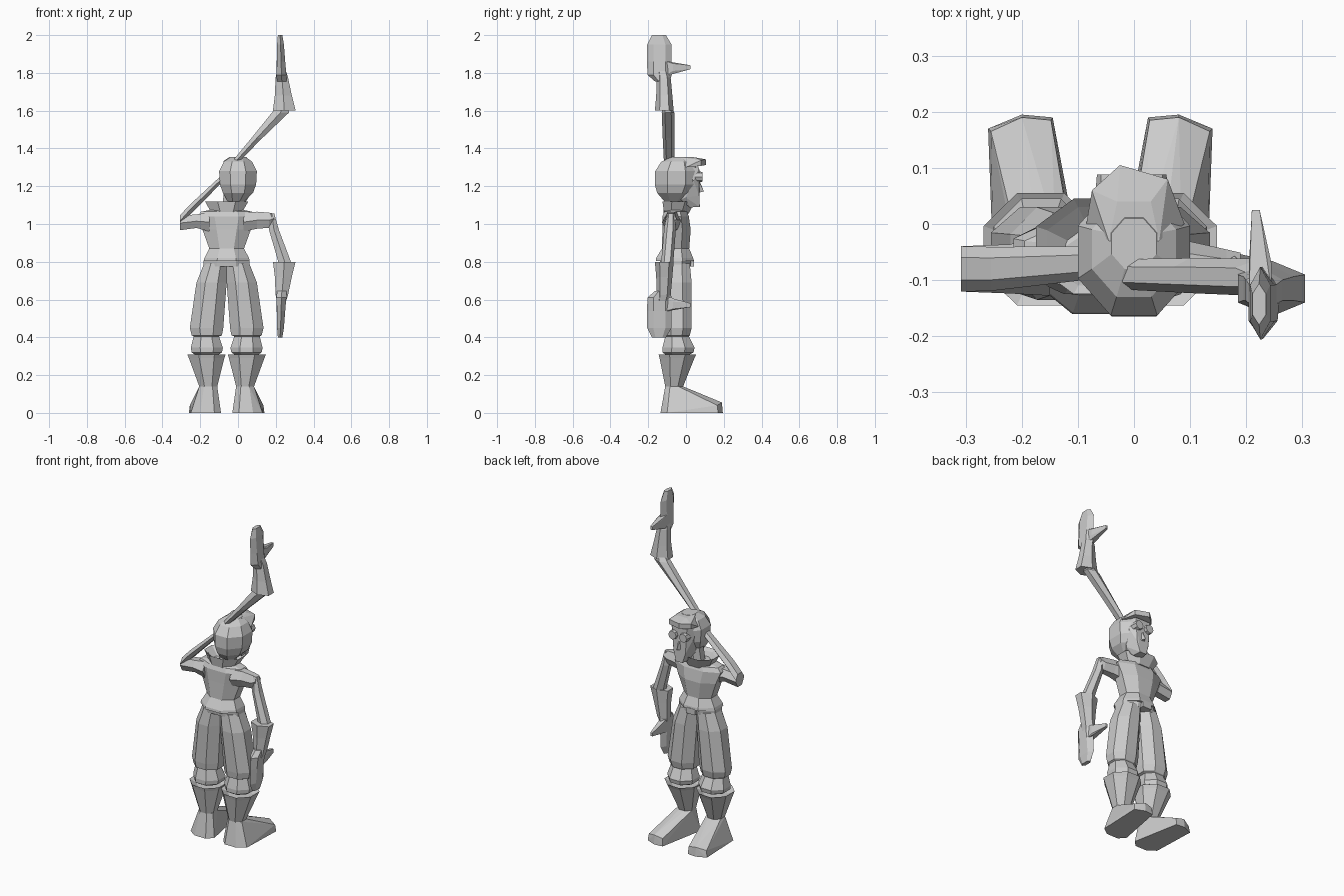
import bpy, bmesh, math
from mathutils import Vector

CX = -0.06  # midline of the body and legs

grey = bpy.data.materials.new("plain_grey")
grey.diffuse_color = (0.6, 0.6, 0.6, 1)


def finish(name, bm):
    bmesh.ops.recalc_face_normals(bm, faces=bm.faces)
    me = bpy.data.meshes.new(name)
    bm.to_mesh(me)
    bm.free()
    me.materials.append(grey)
    ob = bpy.data.objects.new(name, me)
    bpy.context.collection.objects.link(ob)
    return ob


def loft(name, rings, n=8, axis="z", caps=True):
    """Rings (x, y, z, ra, rb): radii are x,y for axis z and z,y for axis x."""
    bm = bmesh.new()
    k = 1 / math.cos(math.pi / n)
    loops = []
    for x, y, z, ra, rb in rings:
        loop = []
        for i in range(n):
            t = 2 * math.pi * (i + 0.5) / n
            a, b = ra * k * math.cos(t), rb * k * math.sin(t)
            loop.append(bm.verts.new((x + a, y + b, z) if axis == "z" else (x, y + b, z + a)))
        loops.append(loop)
    for p, q in zip(loops, loops[1:]):
        for i in range(n):
            j = (i + 1) % n
            bm.faces.new((p[i], p[j], q[j], q[i]))
    if caps:
        bm.faces.new(loops[0])
        bm.faces.new(loops[-1])
    return finish(name, bm)


def hull(name, pts):
    bm = bmesh.new()
    for p in pts:
        bm.verts.new(p)
    res = bmesh.ops.convex_hull(bm, input=bm.verts)
    loose = [v for v in bm.verts if not v.link_faces]
    bmesh.ops.delete(bm, geom=loose, context="VERTS")
    bmesh.ops.dissolve_limit(bm, angle_limit=0.02, verts=bm.verts, edges=bm.edges)
    return finish(name, bm)


# Legs, mirrored across the body midline
for side, s in (("right", 1), ("left", -1)):
    def ring(z, inner, outer, back, front):
        return (CX + s * (inner + outer) / 2, (back + front) / 2, z,
                (outer - inner) / 2, (front - back) / 2)

    # baggy trouser leg with a gathered cuff
    loft(side + "_trouser_leg", [
        ring(0.79, -0.005, 0.12, -0.125, 0.02), ring(0.69, 0.0, 0.16, -0.135, 0.03),
        ring(0.45, 0.018, 0.195, -0.125, 0.03), ring(0.41, 0.025, 0.185, -0.12, 0.02),
        ring(0.405, 0.04, 0.175, -0.11, 0.015), ring(0.345, 0.02, 0.19, -0.125, 0.045),
        ring(0.32, 0.025, 0.185, -0.125, 0.04), ring(0.31, 0.04, 0.17, -0.11, 0.02)])
    # flared boot shaft
    loft(side + "_boot_shaft", [
        ring(0.29, 0.04, 0.17, -0.11, 0.02), ring(0.31, 0.005, 0.208, -0.145, 0.055),
        ring(0.29, 0.012, 0.2, -0.14, 0.045), ring(0.14, 0.05, 0.145, -0.11, -0.015)])
    # foot wedge
    foot = [(0.03, -0.1, 0), (0.065, -0.135, 0), (0.14, -0.135, 0), (0.19, -0.1, 0),
            (0.2, 0.17, 0), (0.14, 0.195, 0), (0.085, 0.19, 0),
            (0.195, 0.165, 0.04), (0.14, 0.19, 0.055), (0.088, 0.185, 0.045),
            (0.05, -0.085, 0.14), (0.075, -0.11, 0.14), (0.12, -0.11, 0.14),
            (0.145, -0.085, 0.14), (0.145, -0.04, 0.14), (0.115, -0.015, 0.14),
            (0.08, -0.015, 0.14), (0.05, -0.04, 0.14)]
    hull(side + "_foot", [(CX + s * x, y, z) for x, y, z in foot])

# Belt and buckle
loft("belt", [(CX, -0.055, 0.775, 0.122, 0.078), (CX, -0.055, 0.805, 0.122, 0.082)])
hull("buckle", [(CX + x, y, z) for x in (-0.03, 0.03) for y in (0.01, 0.042)
                for z in (0.775, 0.81)])

# Jacket with flared hem and broad shoulders
loft("jacket", [(CX, -0.06, 0.805, 0.122, 0.1), (CX, -0.06, 0.82, 0.118, 0.098),
                (CX, -0.055, 0.87, 0.092, 0.072), (CX, -0.05, 0.97, 0.128, 0.075),
                (CX, -0.055, 1.04, 0.155, 0.07), (CX, -0.055, 1.065, 0.135, 0.06),
                (CX, -0.055, 1.08, 0.06, 0.04)])
loft("collar", [(CX, -0.05, 1.055, 0.078, 0.065), (CX, -0.04, 1.12, 0.115, 0.085),
                (CX, -0.04, 1.105, 0.095, 0.07), (CX, -0.05, 1.07, 0.05, 0.04)])
loft("neck", [(-0.045, -0.045, 1.05, 0.045, 0.05), (-0.03, -0.04, 1.16, 0.045, 0.05)])

# Hanging arm
loft("hanging_upper_arm", [(0.03, -0.07, 1.01, 0.05, 0.05), (0.1, -0.075, 1.02, 0.045, 0.038),
                           (0.165, -0.08, 1.02, 0.04, 0.03), (0.19, -0.08, 1.03, 0.025, 0.025)],
     6, "x")
loft("hanging_forearm", [(0.178, -0.08, 1.055, 0.014, 0.02), (0.19, -0.085, 0.97, 0.026, 0.027),
                         (0.25, -0.1, 0.79, 0.034, 0.028)], 6)

# Bent arm folded up behind the head
loft("bent_upper_arm", [(-0.15, -0.07, 1.01, 0.05, 0.05), (-0.22, -0.08, 1.015, 0.036, 0.038),
                        (-0.308, -0.08, 1.005, 0.038, 0.035)], 6, "x")
loft("bent_forearm", [(-0.308, -0.08, 1.015, 0.03, 0.035), (-0.255, -0.08, 1.075, 0.027, 0.034),
                      (-0.09, -0.07, 1.235, 0.02, 0.026), (0.0, -0.06, 1.25, 0.012, 0.02)], 6, "x")

# Raised arm reaching up from the crown
loft("raised_arm", [(-0.03, -0.085, 1.3, 0.012, 0.022), (0.0, -0.09, 1.345, 0.02, 0.024),
                    (0.1, -0.092, 1.455, 0.029, 0.027), (0.225, -0.095, 1.59, 0.045, 0.029),
                    (0.235, -0.1, 1.62, 0.03, 0.02)], 6)

# Matching gloves: one hangs down, one is flipped upward
for side, up in (("hanging", False), ("raised", True)):
    def lv(z):
        return 2.4 - z if up else z

    loft(side + "_glove_cuff", [
        (0.245, -0.115, lv(0.80), 0.06, 0.043), (0.24, -0.115, lv(0.72), 0.045, 0.037),
        (0.232, -0.118, lv(0.625), 0.033, 0.032), (0.23, -0.125, lv(0.59), 0.024, 0.03)], 6)
    loft(side + "_hand", [
        (0.232, -0.125, lv(0.645), 0.026, 0.034), (0.23, -0.14, lv(0.61), 0.026, 0.056),
        (0.228, -0.141, lv(0.54), 0.022, 0.056), (0.225, -0.141, lv(0.45), 0.018, 0.056),
        (0.223, -0.143, lv(0.40), 0.012, 0.032)], 6)
    hull(side + "_thumb", [(0.225 + x, y, lv(z)) for x in (-0.02, 0.02)
                           for y, z in ((-0.12, 0.535), (-0.12, 0.62), (-0.07, 0.55), (-0.07, 0.59))]
         + [(x, 0.025, lv(z)) for x in (0.21, 0.224) for z in (0.56, 0.58)])

# Head
loft("skull", [(-0.01, -0.065, 1.12, 0.045, 0.05), (0.0, -0.058, 1.165, 0.08, 0.095),
               (0.0, -0.05, 1.21, 0.096, 0.115), (0.0, -0.05, 1.28, 0.1, 0.113),
               (0.0, -0.045, 1.33, 0.075, 0.085), (0.0, -0.035, 1.355, 0.04, 0.045)])
# face tapering to the chin
hull("face", [(-0.005 + s * x, y, z) for s in (-1, 1) for x, y, z in (
    (0.07, 0.0, 1.3), (0.05, 0.07, 1.3), (0.07, 0.04, 1.23), (0.045, 0.068, 1.22),
    (0.04, 0.07, 1.15), (0.06, 0.0, 1.14), (0.022, 0.073, 1.09), (0.028, 0.02, 1.088),
    (0.04, -0.03, 1.13))])
hull("nose", [(-0.02, 0.06, 1.165), (0.015, 0.06, 1.165), (-0.003, 0.095, 1.172),
              (-0.01, 0.065, 1.235), (0.005, 0.065, 1.235), (-0.003, 0.075, 1.22)])
hull("fringe", [(-0.025, 0.105, 1.342), (0.06, 0.08, 1.338), (-0.075, 0.06, 1.335),
                (-0.025, 0.105, 1.312), (0.06, 0.08, 1.308), (-0.075, 0.06, 1.305),
                (0.09, 0.0, 1.3), (-0.085, 0.0, 1.3), (0.045, -0.03, 1.354),
                (-0.045, -0.03, 1.354), (0.03, 0.04, 1.354), (-0.03, 0.04, 1.354)])
# round goggles
for side, s in (("right", 1), ("left", -1)):
    hull(side + "_goggle", [(-0.004 + s * 0.036 + r * math.cos(t), y, 1.25 + r * math.sin(t))
                            for y, r in ((0.04, 0.03), (0.088, 0.026))
                            for t in [i * math.pi / 4 for i in range(8)]])
